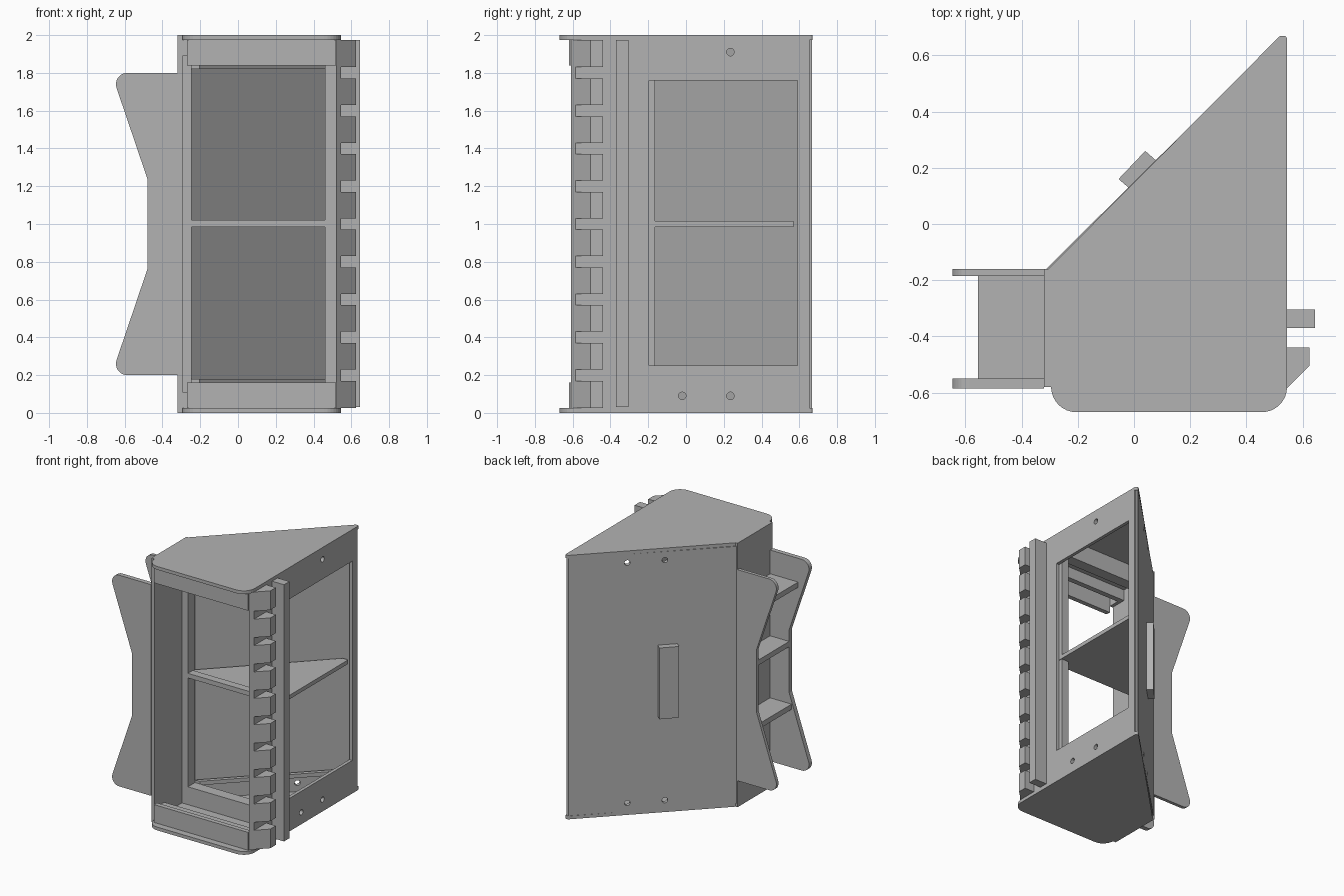
import bpy, bmesh, math
from mathutils import Vector, Matrix

if "Cube" in bpy.data.objects:
    bpy.data.objects.remove(bpy.data.objects["Cube"], do_unlink=True)

grey = bpy.data.materials.new("plain_grey")
grey.use_nodes = True
COLOR = (0.45, 0.45, 0.45, 1)
grey.diffuse_color = COLOR
grey.node_tree.nodes["Principled BSDF"].inputs["Base Color"].default_value = COLOR

H = 2.0      # full height
T = 0.025    # board thickness


def finish(name, bm):
    bmesh.ops.recalc_face_normals(bm, faces=bm.faces)
    mesh = bpy.data.meshes.new(name)
    bm.to_mesh(mesh)
    bm.free()
    mesh.materials.append(grey)
    ob = bpy.data.objects.new(name, mesh)
    bpy.context.collection.objects.link(ob)
    return ob


def rounded(points, steps=8):
    """Corners given as (x, y) or (x, y, radius)."""
    out = []
    for i, p in enumerate(points):
        c = Vector(p[:2])
        if len(p) == 2:
            out.append(c)
            continue
        a = (Vector(points[i - 1][:2]) - c).normalized()
        b = (Vector(points[(i + 1) % len(points)][:2]) - c).normalized()
        half = a.angle(b) / 2
        centre = c + (a + b).normalized() * p[2] / math.sin(half)
        start = c + a * p[2] / math.tan(half) - centre
        end = c + b * p[2] / math.tan(half) - centre
        sweep = start.angle_signed(end)
        for k in range(steps + 1):
            out.append(centre + Matrix.Rotation(-sweep * k / steps, 2) @ start)
    return out


def prism(name, points, low, high, upright=False):
    """Extrude an outline along z, or along y when upright."""
    bm = bmesh.new()
    place = (lambda p, h: (p[0], h, p[1])) if upright else (lambda p, h: (p[0], p[1], h))
    face = bm.faces.new([bm.verts.new(place(p, low)) for p in rounded(points)])
    side = bmesh.ops.extrude_face_region(bm, geom=[face])["geom"]
    step = place((0, 0), high - low)
    bmesh.ops.translate(bm, vec=step, verts=[v for v in side if isinstance(v, bmesh.types.BMVert)])
    return finish(name, bm)


def box(name, x, y, z):
    return prism(name, [(x[0], y[0]), (x[1], y[0]), (x[1], y[1]), (x[0], y[1])], *z)


def drill(name, at, direction):
    bm = bmesh.new()
    bmesh.ops.create_cone(bm, cap_ends=True, segments=20, radius1=0.02, radius2=0.02, depth=0.12)
    turn = Vector(direction).to_track_quat("Z", "Y").to_matrix().to_4x4()
    bm.transform(Matrix.Translation(at) @ turn)
    return finish(name, bm)


def cut(ob, cutters):
    for c in cutters:
        mod = ob.modifiers.new("cut", "BOOLEAN")
        mod.operation, mod.solver, mod.object = "DIFFERENCE", "EXACT", c
    bpy.context.view_layer.update()
    graph = bpy.context.evaluated_depsgraph_get()
    ob_mesh = bpy.data.meshes.new_from_object(ob.evaluated_get(graph))
    ob.modifiers.clear()
    ob.data = ob_mesh
    for c in cutters:
        bpy.data.objects.remove(c, do_unlink=True)


# Top and bottom boards
plan = [(-0.32, -0.16), (-0.32, -0.58), (-0.295, -0.58), (-0.295, -0.67, 0.09),
        (0.545, -0.67, 0.09), (0.545, 0.67, 0.012), (0.52, 0.67, 0.012), (-0.305, -0.16)]
prism("bottom_board", plan, 0, T)
prism("top_board", plan, H - T, H)
levels = (0.09, H - 0.09)

# Window side wall with screw holes
wall = box("window_wall", (0.52, 0.545), (-0.585, 0.655), (T, H - T))
cut(wall, [box("cutter", (0.4, 0.7), (-0.195, 0.59), (0.25, 1.76))] +
    [drill("cutter", (0.53, y, z), (1, 0, 0)) for y in (-0.02, 0.235) for z in levels])

# Short side wall
wall = box("short_wall", (-0.32, -0.295), (-0.58, -0.16), (T, H - T))
cut(wall, [drill("cutter", (-0.31, -0.44, z), (1, 0, 0)) for z in levels])

# Slanted back wall
wall = prism("slanted_wall", [(-0.318, -0.165), (-0.295, -0.195), (-0.28, -0.17),
                              (0.535, 0.64), (0.535, 0.668), (0.52, 0.666)], T, H - T)
cut(wall, [drill("cutter", (x, x + 0.135, z), (1, -1, 0))
           for x in (0.05, 0.235) for z in levels])

# Block on the slanted wall
prism("back_block", [(-0.02, 0.13), (0.08, 0.225), (0.04, 0.26), (-0.055, 0.16)], 0.73, 1.27)

# Inner door frame
for name, x in (("left", (-0.295, -0.245)), ("right", (0.46, 0.52))):
    box("frame_stile_" + name, x, (-0.25, -0.165), (T, H - T))
box("frame_middle_rail", (-0.245, 0.46), (-0.25, -0.19), (0.985, 1.02))

# Rails, stops and ledges at both ends
for end in ("bottom", "top"):
    def span(a, b):
        return (a, b) if end == "bottom" else (H - b, H - a)
    box("front_rail_" + end, (-0.27, 0.52), (-0.62, -0.585), span(T, 0.16))
    box("second_rail_" + end, (-0.295, 0.52), (-0.5, -0.46), span(T, 0.11))
    box("frame_rail_" + end, (-0.245, 0.46), (-0.25, -0.165), span(T, 0.16))
    box("corner_stop_" + end, (-0.295, -0.27), (-0.585, -0.5), span(T, 0.11))
    prism("slanted_ledge_" + end, [(-0.245, -0.165), (-0.205, -0.165),
                                   (0.52, 0.56), (0.52, 0.6)], *span(0.15, 0.18))

# Triangular middle shelf
prism("middle_shelf", [(-0.27, -0.19), (0.525, -0.19), (0.525, 0.57), (0.48, 0.57)], 0.985, 1.015)

# Toothed strip and guide bar
prism("strip_base", [(0.52, -0.61), (0.545, -0.585), (0.52, -0.585)], T, H - T)
tooth = [(0.545, -0.585), (0.625, -0.505), (0.625, -0.44), (0.545, -0.44)]
for i in range(10):
    low = T if i == 0 else 0.2 * i + 0.03
    high = H - T if i == 9 else 0.2 * i + 0.17
    prism("strip_tooth", tooth, low, high)
box("guide_bar", (0.545, 0.645), (-0.37, -0.305), (0.03, H - T))

# Side rack: two waisted cheeks with shelves between
cheek = [(-0.3, 0.2), (-0.3, 1.8), (-0.67, 1.8, 0.06), (-0.48, 1.24),
         (-0.48, 0.76), (-0.67, 0.2, 0.06)]
prism("rack_cheek_front", [(min(p[0], -0.3) if p[0] < -0.4 else -0.32, *p[1:]) for p in cheek],
      -0.585, -0.55, True)
prism("rack_cheek_back", cheek, -0.185, -0.16, True)
for z, x in ((1.6, -0.555), (1.13, -0.48), (0.66, -0.5)):
    box("rack_shelf", (x, -0.32), (-0.55, -0.185), (z - 0.02, z + 0.02))
